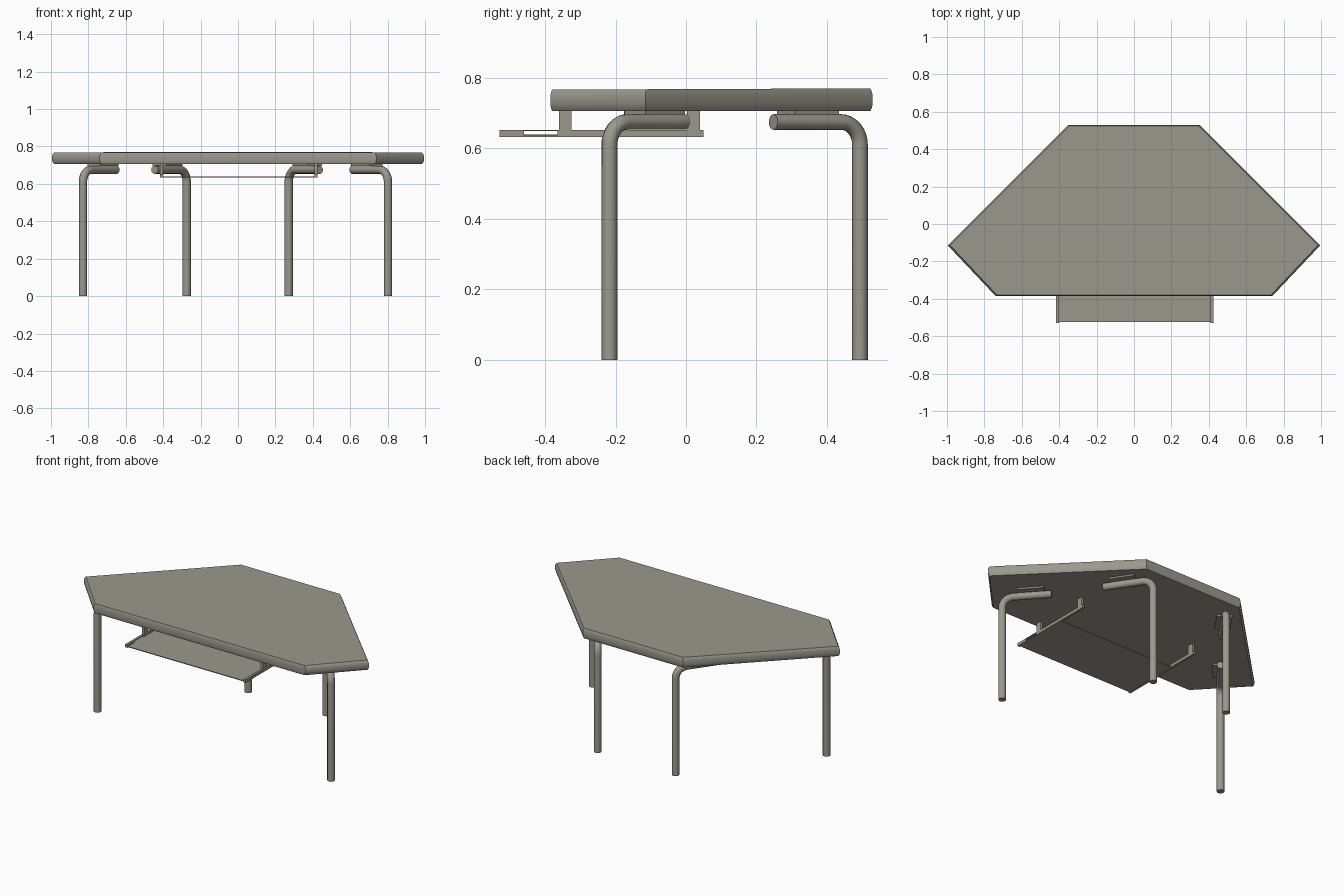
import bpy, bmesh, math
from mathutils import Vector, Matrix

cube = bpy.data.objects.get("Cube")
if cube:
    bpy.data.objects.remove(cube, do_unlink=True)

mat = bpy.data.materials.new("warm_grey")
colour = (0.33, 0.315, 0.265, 1.0)
mat.use_nodes = True
mat.diffuse_color = colour
for node in mat.node_tree.nodes:
    if node.type == 'BSDF_PRINCIPLED':
        node.inputs["Base Color"].default_value = colour


def add_object(name, data):
    obj = bpy.data.objects.new(name, data)
    bpy.context.collection.objects.link(obj)
    data.materials.append(mat)
    return obj


def finish(name, bm):
    bmesh.ops.recalc_face_normals(bm, faces=bm.faces)
    mesh = bpy.data.meshes.new(name)
    bm.to_mesh(mesh)
    bm.free()
    return add_object(name, mesh)


def smooth(obj):
    bpy.ops.object.select_all(action='DESELECT')
    obj.select_set(True)
    bpy.context.view_layer.objects.active = obj
    bpy.ops.object.shade_smooth_by_angle(angle=math.radians(35))


def box(name, x, y, z, turn=0.0):
    """Box from three (low, high) ranges, turned about its own centre."""
    bm = bmesh.new()
    bmesh.ops.create_cube(bm, size=1)
    size = [r[1] - r[0] for r in (x, y, z)]
    mid = Vector([(r[0] + r[1]) / 2 for r in (x, y, z)])
    bm.transform(Matrix.Translation(mid) @ Matrix.Rotation(turn, 4, 'Z')
                 @ Matrix.Diagonal((*size, 1)))
    return finish(name, bm)


# Six-sided top with a softly bulged edge, rising a touch toward the back
half = [(0.35, 0.53), (0.995, -0.115), (0.74, -0.385)]
outline = half + [(-x, y) for x, y in reversed(half)]
bm = bmesh.new()
rings = []
for step in range(7):
    t = step / 6
    bulge = 1 - 0.012 * abs(2 * t - 1) ** 3
    rings.append([bm.verts.new((x * bulge, y * bulge,
                                0.706 + t * (0.0625 + 0.004 * y)))
                  for x, y in outline])
for low, high in zip(rings, rings[1:]):
    for i in range(len(outline)):
        j = (i + 1) % len(outline)
        bm.faces.new((low[i], low[j], high[j], high[i]))
bm.faces.new(rings[0])
bm.faces.new(rings[-1])
smooth(finish("table_top", bm))

# Bent tube legs, each with an arm and mounting plate beneath the top
ARM_Z, RADIUS, BEND = 0.675, 0.0222, 0.065


def leg(name, foot, end):
    foot, end = Vector(foot), Vector(end)
    along = (end - foot).normalized()
    path = [Vector((foot.x, foot.y, 0))]
    for k in range(9):
        a = math.pi / 2 * k / 8
        p = foot + along * BEND * (1 - math.cos(a))
        path.append(Vector((p.x, p.y, ARM_Z - BEND * (1 - math.sin(a)))))
    path.append(Vector((end.x, end.y, ARM_Z)))
    curve = bpy.data.curves.new(name, 'CURVE')
    curve.dimensions = '3D'
    curve.bevel_depth = RADIUS
    curve.bevel_resolution = 4
    curve.use_fill_caps = True
    spline = curve.splines.new('POLY')
    spline.points.add(len(path) - 1)
    for point, co in zip(spline.points, path):
        point.co = (*co, 1)
    obj = add_object(name, curve)
    bpy.ops.object.select_all(action='DESELECT')
    obj.select_set(True)
    bpy.context.view_layer.objects.active = obj
    bpy.ops.object.convert(target='MESH')
    smooth(bpy.context.view_layer.objects.active)
    c = foot.lerp(end, 0.6)
    box(name + "_plate", (c.x - 0.075, c.x + 0.075), (c.y - 0.045, c.y + 0.045),
        (0.696, 0.707), math.atan2(along.y, along.x))


leg("front_right_leg", (-0.829, -0.218), (-0.65, -0.004))
leg("front_left_leg", (0.802, -0.217), (0.612, -0.004))
leg("back_right_leg", (-0.274, 0.494), (-0.446, 0.248))
leg("back_left_leg", (0.271, 0.494), (0.436, 0.248))

# Sliding tray with slotted side rails hung on short posts
box("tray", (-0.41, 0.415), (-0.523, -0.15), (0.634, 0.639))
for side, inner, outer in (("right", -0.402, -0.417), ("left", 0.41, 0.425)):
    x = (min(inner, outer), max(inner, outer))
    box(side + "_rail_front", x, (-0.53, -0.46), (0.633, 0.652))
    box(side + "_rail_back", x, (-0.365, 0.05), (0.633, 0.652))
    box(side + "_rail_lower_strip", x, (-0.46, -0.365), (0.633, 0.637))
    box(side + "_rail_upper_strip", x, (-0.46, -0.365), (0.649, 0.652))
    box(side + "_front_post", x, (-0.36, -0.325), (0.65, 0.708))
    box(side + "_back_post", x, (0.003, 0.04), (0.65, 0.708))
